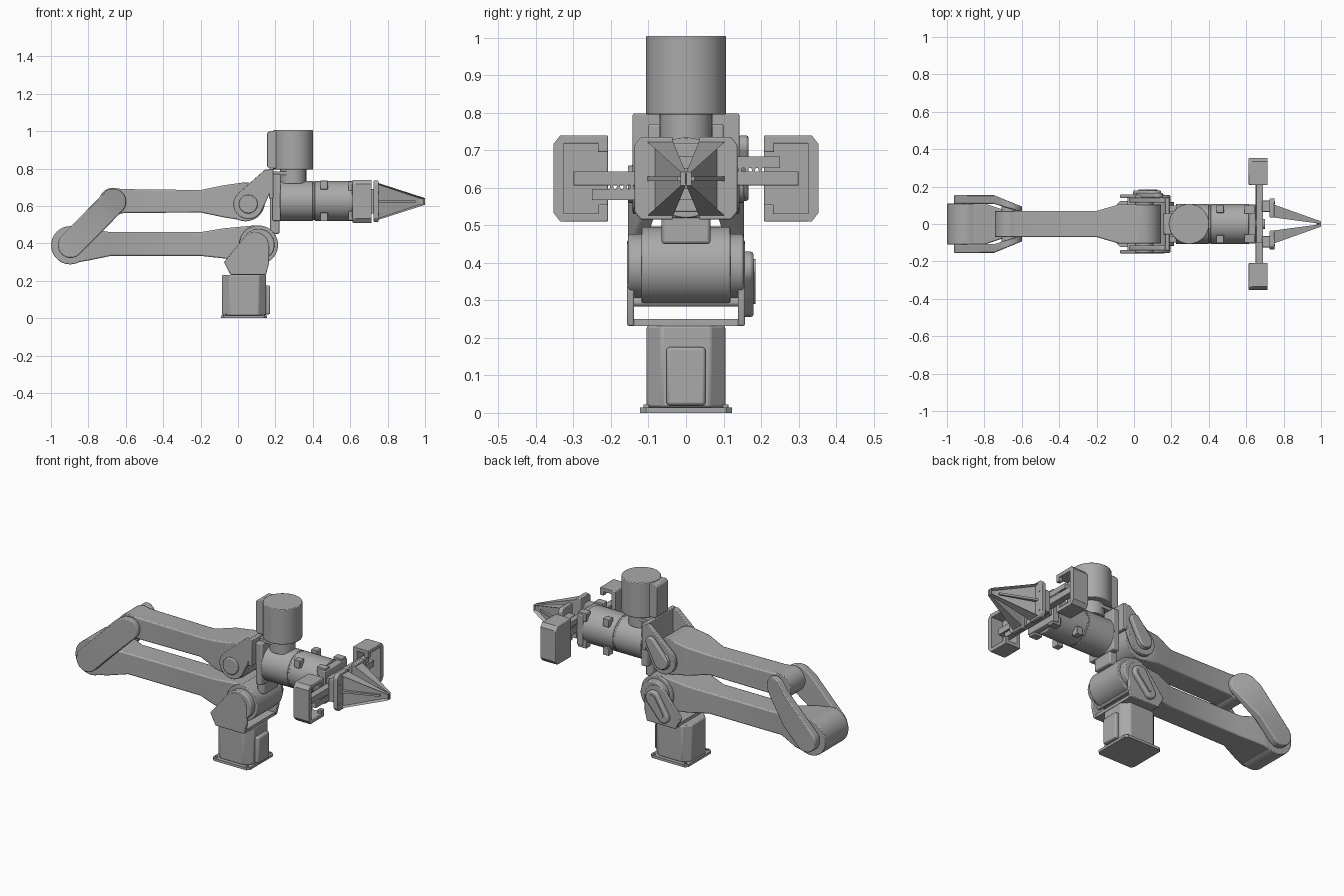
import bpy, bmesh, math
from mathutils import Vector

cube = bpy.data.objects.get("Cube")
if cube:
    bpy.data.objects.remove(cube, do_unlink=True)

grey = bpy.data.materials.new("plain_grey")
grey.use_nodes = True
COL = (0.4, 0.4, 0.4, 1)
grey.diffuse_color = COL
bsdf = next(n for n in grey.node_tree.nodes if n.type == 'BSDF_PRINCIPLED')
bsdf.inputs["Base Color"].default_value = COL
bsdf.inputs["Roughness"].default_value = 0.6


def finish(name, bm, bevel=0.0):
    bmesh.ops.recalc_face_normals(bm, faces=bm.faces)
    me = bpy.data.meshes.new(name)
    bm.to_mesh(me)
    bm.free()
    me.polygons.foreach_set("use_smooth", [True] * len(me.polygons))
    me.set_sharp_from_angle(angle=math.radians(25))
    me.materials.append(grey)
    ob = bpy.data.objects.new(name, me)
    bpy.context.collection.objects.link(ob)
    if bevel:
        m = ob.modifiers.new("bevel", 'BEVEL')
        m.width, m.segments, m.limit_method = bevel, 2, 'ANGLE'
        m.angle_limit = math.radians(35)
    return ob


def hull_bm(pts):
    bm = bmesh.new()
    for p in pts:
        bm.verts.new(p)
    r = bmesh.ops.convex_hull(bm, input=bm.verts[:])
    junk = {g for g in r["geom_interior"] + r["geom_unused"] if isinstance(g, bmesh.types.BMVert)}
    bmesh.ops.delete(bm, geom=list(junk), context='VERTS')
    bmesh.ops.dissolve_limit(bm, angle_limit=0.01, verts=bm.verts[:], edges=bm.edges[:])
    return bm


def spread(pts, a, b, axis):
    place = {'x': lambda u, v, t: (t, u, v), 'y': lambda u, v, t: (u, t, v), 'z': lambda u, v, t: (u, v, t)}[axis]
    return [place(u, v, t) for t in (a, b) for u, v in pts]


def prism(name, pts, a, b, axis='y', bevel=0.0):
    return finish(name, hull_bm(spread(pts, a, b, axis)), bevel)


def ring(cx, cy, r, n=40):
    return [(cx + r * math.cos(i * math.tau / n), cy + r * math.sin(i * math.tau / n)) for i in range(n)]


def rect(x0, x1, y0, y1, c=0.0):
    if not c:
        return [(x0, y0), (x1, y0), (x1, y1), (x0, y1)]
    return [(x0 + c, y0), (x1 - c, y0), (x1, y0 + c), (x1, y1 - c),
            (x1 - c, y1), (x0 + c, y1), (x0, y1 - c), (x0, y0 + c)]


def box(name, x, y, z, bevel=0.0):
    return prism(name, rect(*x, *y), *z, 'z', bevel)


def arm(name, stations):
    """Beam lofted through (x, half width, bottom, top) stations."""
    bm = bmesh.new()
    rows = [[bm.verts.new((x, sy * w, z)) for sy, z in ((-1, lo), (1, lo), (1, hi), (-1, hi))]
            for x, w, lo, hi in stations]
    for a, b in zip(rows, rows[1:]):
        for i in range(4):
            j = (i + 1) % 4
            bm.faces.new((a[i], a[j], b[j], b[i]))
    bm.faces.new(rows[0])
    bm.faces.new(rows[-1])
    return finish(name, bm, 0.007)


# Base: foot plate, motor housing, connector cover
prism("foot_plate", rect(-0.09, 0.155, -0.122, 0.122, 0.015), 0, 0.015, 'z')
prism("base_housing", rect(-0.085, 0.15, -0.105, 0.105, 0.04), 0.015, 0.232, 'z', 0.006)
box("base_cover", (0.14, 0.172), (-0.052, 0.052), (0.02, 0.175), 0.008)
for sx in (-0.07, 0.135):
    for sy in (-0.105, 0.105):
        prism("foot_bolt", ring(sx, sy, 0.008, 12), 0.01, 0.022, 'z')

# Shoulder: pentagonal side plates, cross bars, barrel
side = ring(0.09, 0.385, 0.075) + [(-0.075, 0.3), (-0.04, 0.232), (0.15, 0.232), (0.165, 0.29)]
prism("shoulder_plate_front", side, -0.157, -0.138, 'y', 0.004)
prism("shoulder_plate_back", side, 0.138, 0.157, 'y', 0.004)
prism("shoulder_cap", ring(0.1, 0.385, 0.045) + ring(0.03, 0.29, 0.035), 0.15, 0.18, 'y', 0.008)
prism("shoulder_cap_rib", ring(0.1, 0.385, 0.025) + ring(0.04, 0.305, 0.015), 0.178, 0.185, 'y')
box("shoulder_floor", (-0.035, 0.148), (-0.145, 0.145), (0.232, 0.25))
prism("shoulder_crossbar", ring(0.13, 0.295, 0.012, 16), -0.145, 0.145, 'y')
prism("shoulder_barrel", ring(0.11, 0.392, 0.104, 64), -0.118, 0.118, 'y', 0.004)
for s in (-1, 1):
    prism("shoulder_end_cap", ring(0.11, 0.392, 0.085, 48), s * 0.11, s * 0.154, 'y', 0.006)

# Lower arm
arm("lower_arm", [(-0.9, 0.11, 0.292, 0.49), (-0.8, 0.11, 0.308, 0.478), (-0.68, 0.07, 0.333, 0.46),
                  (-0.2, 0.07, 0.333, 0.46), (-0.08, 0.105, 0.32, 0.48), (0.1, 0.105, 0.295, 0.497)])
prism("elbow_barrel", ring(-0.897, 0.39, 0.102, 64), -0.11, 0.11, 'y', 0.004)

# Elbow link: two plates that bend inwards toward the upper joint
for s in (-1, 1):
    bm = hull_bm(spread(ring(-0.895, 0.39, 0.068) + ring(-0.668, 0.622, 0.07), s * 0.108, s * 0.155, 'y'))
    bmesh.ops.bisect_plane(bm, geom=bm.verts[:] + bm.edges[:] + bm.faces[:],
                           plane_co=(-0.75, 0, 0), plane_no=(1, 0, 0))
    for v in bm.verts:
        t = max(0, min(1, (v.co.x + 0.75) / 0.15))
        v.co.y -= s * t * (0.062 if abs(v.co.y) > 0.13 else 0.045)
    finish("elbow_link_plate", bm, 0.006)
    prism("elbow_pin", ring(-0.668, 0.622, 0.04, 32), s * 0.06, s * 0.1, 'y')

# Upper arm
arm("upper_arm", [(-0.67, 0.07, 0.55, 0.696), (-0.61, 0.07, 0.562, 0.69), (-0.2, 0.07, 0.565, 0.685),
                  (-0.08, 0.105, 0.54, 0.71), (0.04, 0.105, 0.52, 0.727)])
prism("upper_arm_rear_barrel", ring(-0.668, 0.622, 0.075, 48), -0.07, 0.07, 'y', 0.004)
prism("upper_arm_front_barrel", ring(0.04, 0.622, 0.104, 64), -0.105, 0.105, 'y', 0.004)

# Wrist bracket: side cheeks, cross plate, yoke
cheek = ring(0.055, 0.61, 0.08) + [(0.125, 0.745), (0.145, 0.795), (0.185, 0.795), (0.185, 0.7)]
for s in (-1, 1):
    prism("wrist_cheek", cheek, s * 0.115, s * 0.142, 'y', 0.004)
    prism("wrist_joint_cap", ring(0.055, 0.61, 0.05, 32), s * 0.1, s * 0.155, 'y', 0.005)
prism("wrist_back_cover", ring(0.055, 0.61, 0.045) + ring(0.125, 0.71, 0.03), 0.14, 0.167, 'y', 0.007)
box("wrist_cross_plate", (0.165, 0.19), (-0.142, 0.142), (0.64, 0.798), 0.004)
box("wrist_lower_block", (0.172, 0.222), (-0.065, 0.065), (0.45, 0.645), 0.008)
box("wrist_face_plate", (0.185, 0.228), (-0.1, 0.1), (0.52, 0.77), 0.006)

# Upright wrist motor with side box and shaft collar
prism("wrist_motor", ring(0.295, 0, 0.107, 64), 0.795, 1.005, 'z', 0.004)
prism("wrist_motor_box", rect(0.155, 0.29, 0.8, 1.0, 0.012), -0.055, 0.055, 'y', 0.004)
prism("wrist_motor_collar", ring(0.295, 0, 0.07, 48), 0.72, 0.8, 'z')
box("wrist_motor_shelf", (0.17, 0.3), (-0.07, 0.07), (0.765, 0.785))

# Forearm tube with seam ring and four mounting lugs
prism("forearm_rear", ring(0, 0.627, 0.107, 64), 0.225, 0.4, 'x', 0.003)
prism("forearm_seam", ring(0, 0.627, 0.103, 64), 0.39, 0.42, 'x')
prism("forearm_front", ring(0, 0.627, 0.107, 64), 0.41, 0.615, 'x', 0.003)
for sy in (-1, 1):
    for sz in (-1, 1):
        box("forearm_lug", (0.44, 0.48), sorted((sy * 0.06, sy * 0.102)),
            sorted((0.627 + sz * 0.062, 0.627 + sz * 0.108)), 0.003)
        box("gripper_standoff", (0.59, 0.645), sorted((sy * 0.055, sy * 0.1)),
            sorted((0.627 + sz * 0.055, 0.627 + sz * 0.105)), 0.003)

# Gripper drive: body, guide bar, pinion, toothed racks
box("gripper_body", (0.61, 0.65), (-0.105, 0.105), (0.535, 0.72), 0.005)
box("guide_bar", (0.65, 0.69), (-0.3, 0.3), (0.606, 0.644), 0.002)
prism("pinion", ring(0, 0.625, 0.028, 24), 0.65, 0.7, 'x')
for s in (-1, 1):
    z0 = 0.625 + s * 0.043
    box("rack", (0.655, 0.69), sorted((-s * 0.1, s * 0.25)), (z0 - 0.015, z0 + 0.015))
    for i in range(17):
        y, e = s * (-0.09 + 0.018 * i), z0 - s * 0.014
        prism("rack_tooth", [(y - 0.006, e), (y + 0.006, e), (y + 0.003, e - s * 0.012),
                             (y - 0.003, e - s * 0.012)], 0.655, 0.69, 'x')

# Finger carriers: hollow blocks at the ends of the racks
for s in (-1, 1):
    yy = lambda a, b: sorted((s * a, s * b))
    zc = 0.625
    shape = [(s * 0.208, zc - 0.115), (s * 0.335, zc - 0.115), (s * 0.353, zc - 0.092),
             (s * 0.353, zc + 0.092), (s * 0.335, zc + 0.115), (s * 0.208, zc + 0.115)]
    prism("carrier_back", shape, 0.613, 0.64, 'x', 0.004)
    prism("carrier_outer_wall", [(s * 0.325, zc - 0.115), (s * 0.335, zc - 0.115), (s * 0.353, zc - 0.092),
                                 (s * 0.353, zc + 0.092), (s * 0.335, zc + 0.115), (s * 0.325, zc + 0.115)],
          0.63, 0.715, 'x')
    for sz in (-1, 1):
        box("carrier_flange", (0.63, 0.715), yy(0.208, 0.33), sorted((zc + sz * 0.093, zc + sz * 0.115)), 0.003)
        box("carrier_lip", (0.69, 0.715), yy(0.208, 0.235), sorted((zc + sz * 0.07, zc + sz * 0.1)), 0.003)

# Fingers: mounting plate, slider and tapered jaw with recessed outside
for s in (-1, 1):
    box("finger_slider", (0.685, 0.73), sorted((s * 0.065, s * 0.125)), (0.56, 0.69), 0.004)
    prism("finger_plate", [(s * 0.12, 0.515), (s * 0.137, 0.535), (s * 0.137, 0.715), (s * 0.12, 0.735),
                           (s * 0.035, 0.735), (s * 0.05, 0.66), (s * 0.05, 0.59), (s * 0.035, 0.515)],
          0.725, 0.752, 'x', 0.004)
    bm = hull_bm([(x, s * y, 0.624 + sz * h) for x, ys, h in ((0.745, (0.035, 0.105), 0.1),
                  (1.0, (0.001, 0.014), 0.018)) for y in ys for sz in (-1, 1)])
    bm.normal_update()
    outer = max(bm.faces, key=lambda f: s * f.normal.y)
    bmesh.ops.inset_individual(bm, faces=[outer], thickness=0.013)
    bmesh.ops.translate(bm, verts=outer.verts[:], vec=Vector((0, -s * 0.02, 0)))
    finish("finger_jaw", bm)
    prism("finger_rib", [(0.75, s * 0.06), (0.75, s * 0.103), (0.95, s * 0.022), (0.95, s * 0.012)], 0.618, 0.63, 'z')
    for z in (0.555, 0.67):
        prism("finger_screw", ring(s * 0.113, z, 0.006, 12), 0.75, 0.755, 'x')
